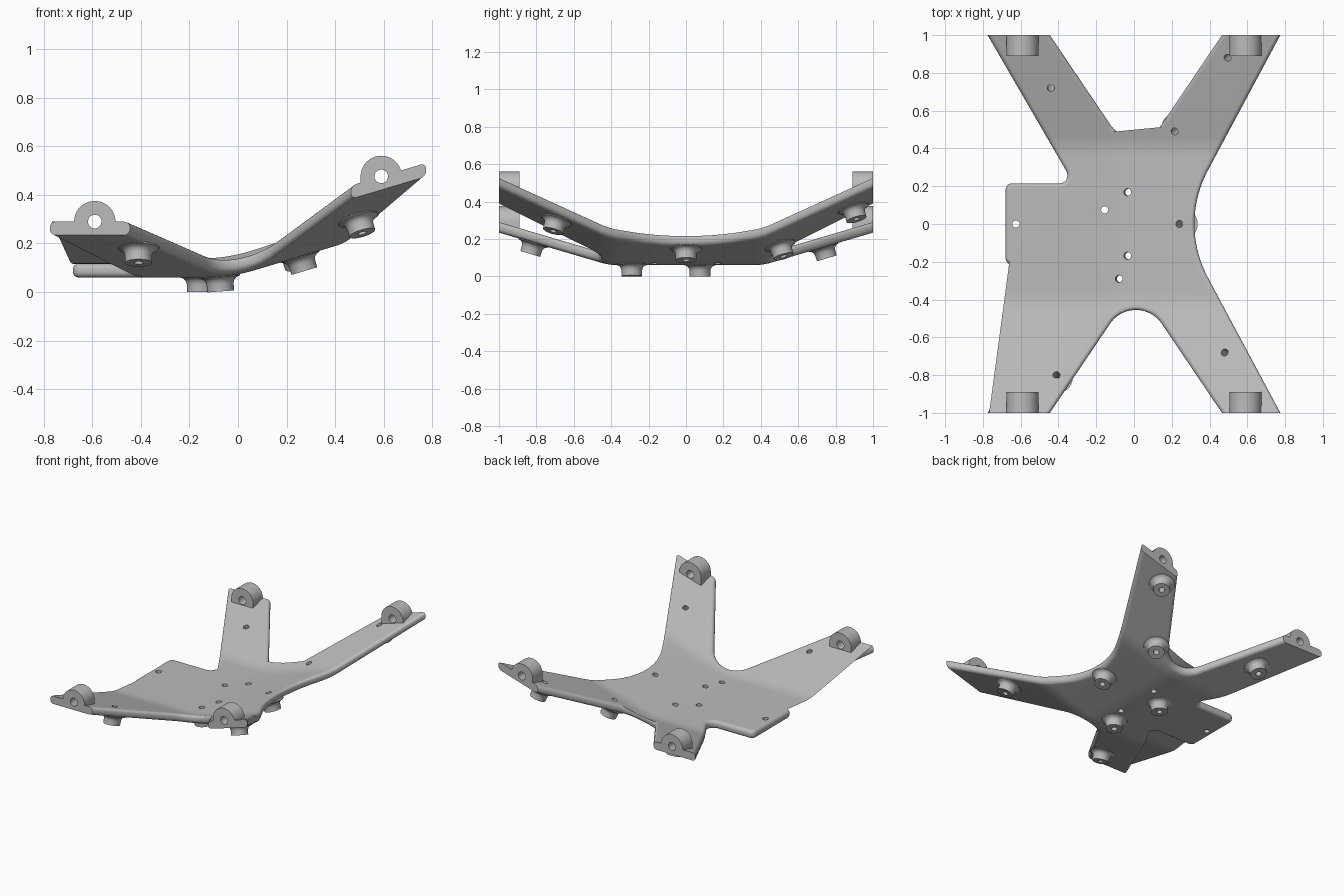
import bpy, bmesh
from math import radians, cos, sin, pi
from mathutils import Vector

if "Cube" in bpy.data.objects:
    bpy.data.objects.remove(bpy.data.objects["Cube"], do_unlink=True)

THICK, RIM, HOLE = 0.056, 0.022, 0.019
LUG_R, LUG_X, LUG_DEPTH = 0.085, 0.59, 0.11

grey = bpy.data.materials.new("satin grey")
grey.use_nodes = True
grey.diffuse_color = (0.5, 0.5, 0.5, 1)
grey.node_tree.nodes["Principled BSDF"].inputs["Base Color"].default_value = (0.5, 0.5, 0.5, 1)


def ramp(t, slope, w):
    """Soft bend: flat, then a short curve, then a straight slope."""
    if t <= -w:
        return 0
    return slope * t if t >= w else slope * (t + w) ** 2 / (4 * w)


def under(x, y):
    """Height of the underside of the bent plate."""
    return 0.06 + ramp(x + 0.03, 0.3, 0.1) + ramp(abs(y) - 0.41, 0.295, 0.05)


def down_normal(x, y):
    e = 0.01
    gx = (under(x + e, y) - under(x - e, y)) / (2 * e)
    gy = (under(x, y + e) - under(x, y - e)) / (2 * e)
    return Vector((gx, gy, -1)).normalized()


def arc(cx, cy, r, a, b, n):
    angles = [radians(a + (b - a) * i / n) for i in range(n + 1)]
    return [Vector((cx + r * cos(t), cy + r * sin(t))) for t in angles]


def make(name, bm, sharp=30):
    bmesh.ops.recalc_face_normals(bm, faces=bm.faces)
    mesh = bpy.data.meshes.new(name)
    bm.to_mesh(mesh)
    bm.free()
    mesh.materials.append(grey)
    ob = bpy.data.objects.new(name, mesh)
    bpy.context.collection.objects.link(ob)
    return ob


def activate(ob):
    bpy.ops.object.select_all(action='DESELECT')
    ob.select_set(True)
    bpy.context.view_layer.objects.active = ob


def smooth(ob):
    activate(ob)
    bpy.ops.object.shade_smooth_by_angle(angle=radians(35))


def cut(ob, cutter):
    mod = ob.modifiers.new("holes", 'BOOLEAN')
    mod.operation, mod.solver, mod.object = 'DIFFERENCE', 'EXACT', cutter
    activate(ob)
    bpy.ops.object.modifier_apply(modifier=mod.name)


def loft(bm, rings, closed=False):
    """Skin quads between rings of vertices."""
    pairs = list(zip(rings, rings[1:])) + ([(rings[-1], rings[0])] if closed else [])
    for a, b in pairs:
        for i in range(len(a)):
            j = (i + 1) % len(a)
            bm.faces.new((a[i], a[j], b[j], b[i]))


def add_rod(bm, start, end, r):
    axis = (end - start).normalized()
    side = axis.orthogonal().normalized()
    up = axis.cross(side)
    turns = [2 * pi * i / 32 for i in range(32)]
    rings = [[bm.verts.new(p + r * (cos(t) * side + sin(t) * up)) for t in turns] for p in (start, end)]
    loft(bm, rings)
    bm.faces.new(rings[0][::-1])
    bm.faces.new(rings[1])


# Plate outline: back half, then mirrored; arms overrun the ends and are trimmed
half = arc(0.92, 0, 0.6, 180, 151.8, 12)
half += [Vector((0.807, 1.06)), Vector((0.506, 1.06))]
half += arc(0.01, 0.62, 0.165, -34, -146, 20)
half += [Vector((-0.486, 1.06)), Vector((-0.81, 1.06))]
half += arc(-0.395, 0.258, 0.043, 30, -90, 10)
half += arc(-0.645, 0.18, 0.035, 90, 180, 6)
outline = half + [Vector((p.x, -p.y)) for p in reversed(half[1:])]


def inset(d):
    out = []
    for i, p in enumerate(outline):
        a = (p - outline[i - 1]).normalized()
        b = (outline[(i + 1) % len(outline)] - p).normalized()
        na, nb = Vector((-a.y, a.x)), Vector((-b.y, b.x))
        n = (na + nb).normalized()
        out.append(p + n * d / max(n.dot(na), 0.3))
    return out


# Plate with rounded rim
bm = bmesh.new()
steps = [radians(90 * i / 4) for i in range(5)]
levels = [(RIM * (1 - sin(t)), RIM * (1 - cos(t))) for t in steps]
levels += [(d, THICK - h) for d, h in reversed(levels)]
rings = [[bm.verts.new((p.x, p.y, h)) for p in inset(d)] for d, h in levels]
loft(bm, rings)
caps = [bm.faces.new(rings[0][::-1]), bm.faces.new(rings[-1])]
bmesh.ops.triangulate(bm, faces=caps)


def slice_at(co, no, trim=False):
    bmesh.ops.bisect_plane(bm, geom=bm.verts[:] + bm.edges[:] + bm.faces[:], dist=1e-5,
                           plane_co=co, plane_no=no, clear_outer=trim)


for s in (-1, 1):
    slice_at((0, s, 0), (0, s, 0), True)
    bmesh.ops.holes_fill(bm, edges=[e for e in bm.edges if e.is_boundary])
    for i in range(7):
        slice_at((0, s * (0.36 + i / 60), 0), (0, 1, 0))
for i in range(9):
    slice_at((-0.13 + i / 40, 0, 0), (1, 0, 0))
bmesh.ops.triangulate(bm, faces=[f for f in bm.faces if len(f.verts) > 4 and abs(f.normal.y) < 0.99])
for v in bm.verts:
    v.co.z += under(v.co.x, v.co.y)
plate = make("bent_plate", bm)

# Screw holes, with bosses under most of them
boss_spots = [(-0.155, 0.075), (-0.08, -0.29), (0.24, 0), (0.48, -0.68),
              (-0.41, -0.8), (-0.44, 0.72), (0.215, 0.49), (0.495, 0.88)]
plain_spots = [(-0.625, 0), (-0.035, 0.168), (-0.035, -0.168)]
boss_profile = [(HOLE, 0.05), (0.086, 0.05), (0.084, 0.056), (0.07, 0.061), (0.061, 0.069),
                (0.056, 0.083), (0.055, 0.116), (HOLE, 0.116)]

bm = bmesh.new()
for x, y in boss_spots + plain_spots:
    top = Vector((x, y, under(x, y) + THICK))
    n = down_normal(x, y)
    add_rod(bm, top - 0.05 * n, top + 0.1 * n, HOLE)
# Pin bores run along the lug axes
lug_axis = {s: under(s * LUG_X, 1) + THICK for s in (-1, 1)}
for s, z in lug_axis.items():
    add_rod(bm, Vector((s * LUG_X, -1.1, z)), Vector((s * LUG_X, 1.1, z)), 0.028)
cutter = make("hole_cutter", bm)
cutter.hide_render = True
cut(plate, cutter)
smooth(plate)
plate.modifiers.new("even shading", 'WEIGHTED_NORMAL').keep_sharp = True

for k, (x, y) in enumerate(boss_spots):
    bm = bmesh.new()
    n = down_normal(x, y)
    turn = Vector((0, 0, -1)).rotation_difference(n)
    top = Vector((x, y, under(x, y) + THICK))
    rings = []
    for r, d in boss_profile:
        rings.append([bm.verts.new(top + turn @ Vector((r * cos(2 * pi * i / 32), r * sin(2 * pi * i / 32), -d)))
                      for i in range(32)])
    loft(bm, rings, closed=True)
    smooth(make(f"screw_boss_{k + 1}", bm))

# Round-topped pin lugs at the arm ends
for sx, side in ((-1, "right"), (1, "left")):
    for sy, end in ((-1, "front"), (1, "back")):
        bm = bmesh.new()
        rings = []
        for y in (sy, sy * (1 - LUG_DEPTH)):
            ring = [bm.verts.new((p.x, y, p.y)) for p in arc(sx * LUG_X, lug_axis[sx], LUG_R, 0, 180, 24)]
            for dx in (-LUG_R, LUG_R):
                x = sx * LUG_X + dx
                ring.append(bm.verts.new((x, y, under(x, y) + 0.02)))
            rings.append(ring)
        loft(bm, rings)
        for ring in rings:
            bm.faces.new(ring)
        lug = make(f"{end}_{side}_pin_lug", bm)
        cut(lug, cutter)
        smooth(lug)

bpy.data.objects.remove(cutter, do_unlink=True)
